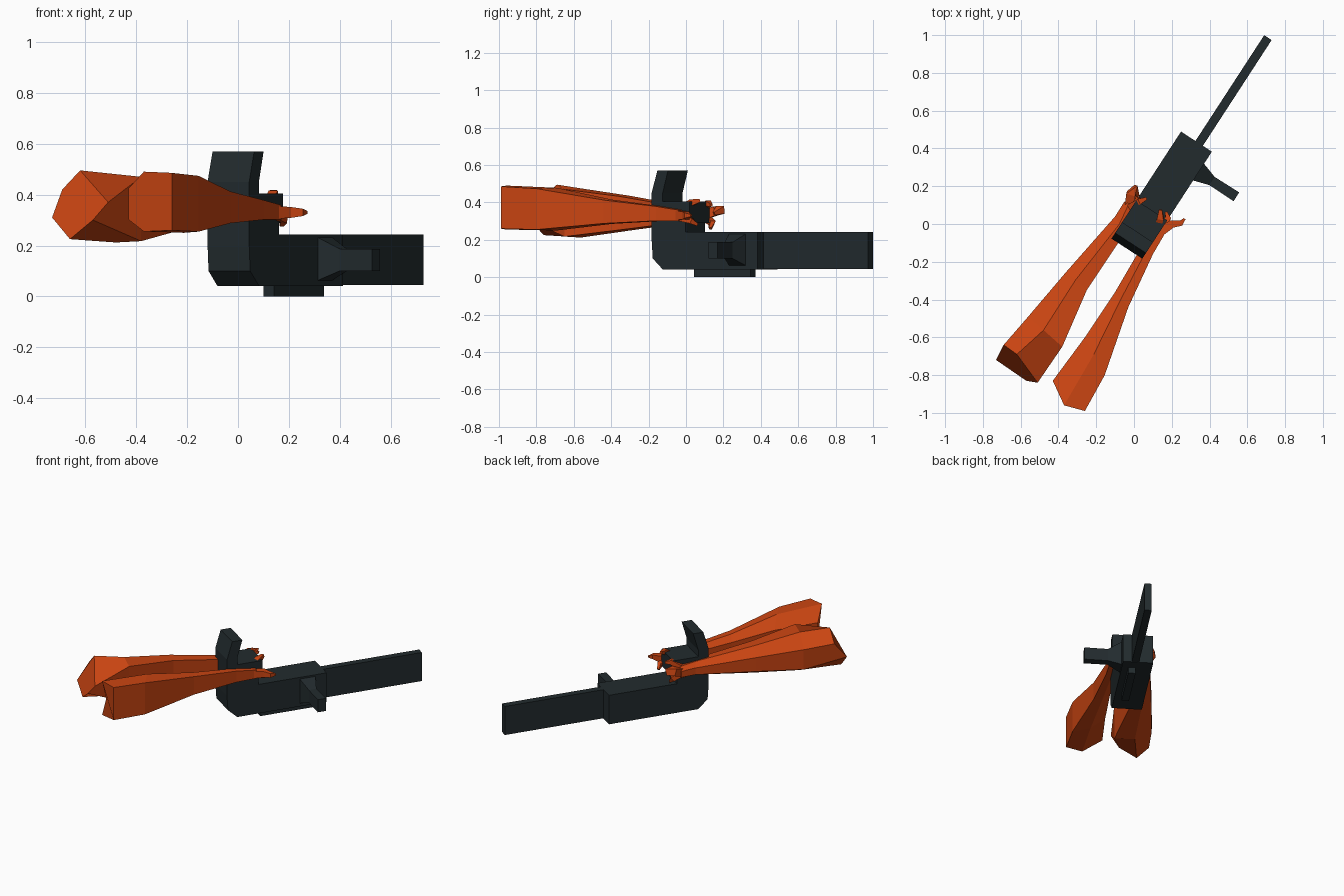
import bpy, bmesh, math
from mathutils import Vector

if "Cube" in bpy.data.objects:
    bpy.data.objects.remove(bpy.data.objects["Cube"])

def material(name, rgb):
    m = bpy.data.materials.new(name)
    m.diffuse_color = (*rgb, 1)
    m.use_nodes = True
    m.node_tree.nodes["Principled BSDF"].inputs["Base Color"].default_value = m.diffuse_color
    return m

DARK = material("dark_metal", (0.016, 0.024, 0.027))
ORANGE = material("orange", (0.6, 0.06, 0.006))

# Tool frame: u runs along the bar, v to its right
U = Vector((0.545, 0.838, 0))
V = Vector((0.838, -0.545, 0))

def uvz(u, v, z):
    return U * u + V * v + Vector((0, 0, z))

def loft(name, rings, mat):
    """Skin equal-sized rings of points and cap both ends."""
    bm = bmesh.new()
    vr = [[bm.verts.new(p) for p in r] for r in rings]
    for a, b in zip(vr, vr[1:]):
        for i in range(len(a)):
            j = (i + 1) % len(a)
            bm.faces.new((a[i], a[j], b[j], b[i]))
    bm.faces.new(vr[0][::-1])
    bm.faces.new(vr[-1])
    bmesh.ops.recalc_face_normals(bm, faces=bm.faces)
    me = bpy.data.meshes.new(name)
    bm.to_mesh(me)
    bm.free()
    me.materials.append(mat)
    ob = bpy.data.objects.new(name, me)
    bpy.context.collection.objects.link(ob)
    return ob

def extrude(name, profile, v0, v1):
    return loft(name, [[uvz(u, v, z) for u, z in profile] for v in (v0, v1)], DARK)

def rect(u0, u1, z0, z1):
    return [(u0, z0), (u1, z0), (u1, z1), (u0, z1)]

# Motor body with rear upright, leaning top and forward block
extrude("body", [(-0.06, 0.042), (0.546, 0.042), (0.546, 0.243), (0.085, 0.243),
                 (0.085, 0.29), (0.112, 0.29), (0.112, 0.405), (-0.06, 0.405),
                 (-0.06, 0.45), (-0.026, 0.57), (-0.094, 0.57), (-0.13, 0.45),
                 (-0.13, 0.2), (-0.123, 0.1)], -0.058, 0.137)
# Long bar and plate underneath
extrude("bar", rect(0.5, 1.214, 0.045, 0.243), 0.033, 0.08)
extrude("bottom_plate", rect(0.112, 0.473, 0, 0.06), 0.047, 0.095)
# Side grip: flared base then a straight peg
loft("side_grip", [[uvz(u, v, z) for u, z in rect(*r)] for v, r in (
    (0.13, (0.362, 0.472, 0.06, 0.235)),
    (0.222, (0.39, 0.442, 0.1, 0.187)),
    (0.376, (0.389, 0.444, 0.1, 0.187)))], DARK)

def section(L, R, lo, hi, M=None):
    """Six-sided arm section from plan points left, right (and middle)."""
    L, R = Vector(L), Vector(R)
    M = Vector(M) if M else L.lerp(R, 0.45)
    h = hi - lo
    return [(*L, lo + .2 * h), (*L, lo + .72 * h), (*M, hi),
            (*R, hi - .02 * h), (*R, lo + .02 * h), (*M, lo)]

# Forearms, wide at the rear and narrow at the wrist
loft("right_arm", [
    section((-.43, -.83), (-.26, -.99), .255, .49, (-.37, -.96)),
    section((-.26, -.60), (-.155, -.80), .25, .478),
    section((-.10, -.36), (-.03, -.44), .285, .415),
    section((.04, -.12), (.10, -.16), .30, .38),
    section((.125, 0), (.17, -.04), .30, .36)], ORANGE)
loft("left_arm", [
    [(-.73, -.72, .31), (-.69, -.64, .42), (-.62, -.69, .495),
     (-.51, -.84, .37), (-.57, -.83, .30), (-.66, -.76, .225)],
    section((-.56, -.49), (-.38, -.65), .212, .475),
    section((-.36, -.255), (-.25, -.35), .25, .435),
    section((-.10, .04), (-.05, -.05), .29, .38),
    section((-.05, .12), (.0, .09), .29, .37)], ORANGE)

def finger(name, pts, radii):
    """Four-sided tapering tube through points."""
    pts = [Vector(p) for p in pts]
    rings = []
    for i, p in enumerate(pts):
        d = (pts[min(i + 1, len(pts) - 1)] - pts[max(i - 1, 0)]).normalized()
        side = d.cross(Vector((0, 0, 1))).normalized()
        up = side.cross(d)
        rings.append([p + (side * math.cos(a) + up * math.sin(a)) * radii[i]
                      for a in (math.pi * (k + .5) / 2 for k in range(4))])
    loft(name, rings, ORANGE)

# Fingers curling around the tool
finger("right_fingers", [(.14, -.04, .33), (.2, 0, .33), (.25, .005, .33), (.268, .028, .33)],
       (.035, .03, .02, .008))
finger("right_lower_finger", [(.15, -.02, .32), (.18, .03, .30), (.17, .06, .28)], (.03, .02, .01))
finger("right_thumb", [(.12, -.03, .36), (.14, .03, .40), (.14, .075, .41)], (.025, .025, .012))
finger("left_fingers", [(-.025, .09, .33), (-.015, .16, .355), (.005, .185, .36), (.02, .15, .34)],
       (.035, .035, .03, .012))
finger("left_lower_finger", [(-.02, .1, .32), (.005, .14, .29), (.03, .13, .26)], (.03, .022, .01))
finger("left_thumb", [(-.02, .09, .36), (.03, .12, .395), (.065, .135, .385)], (.025, .022, .01))
